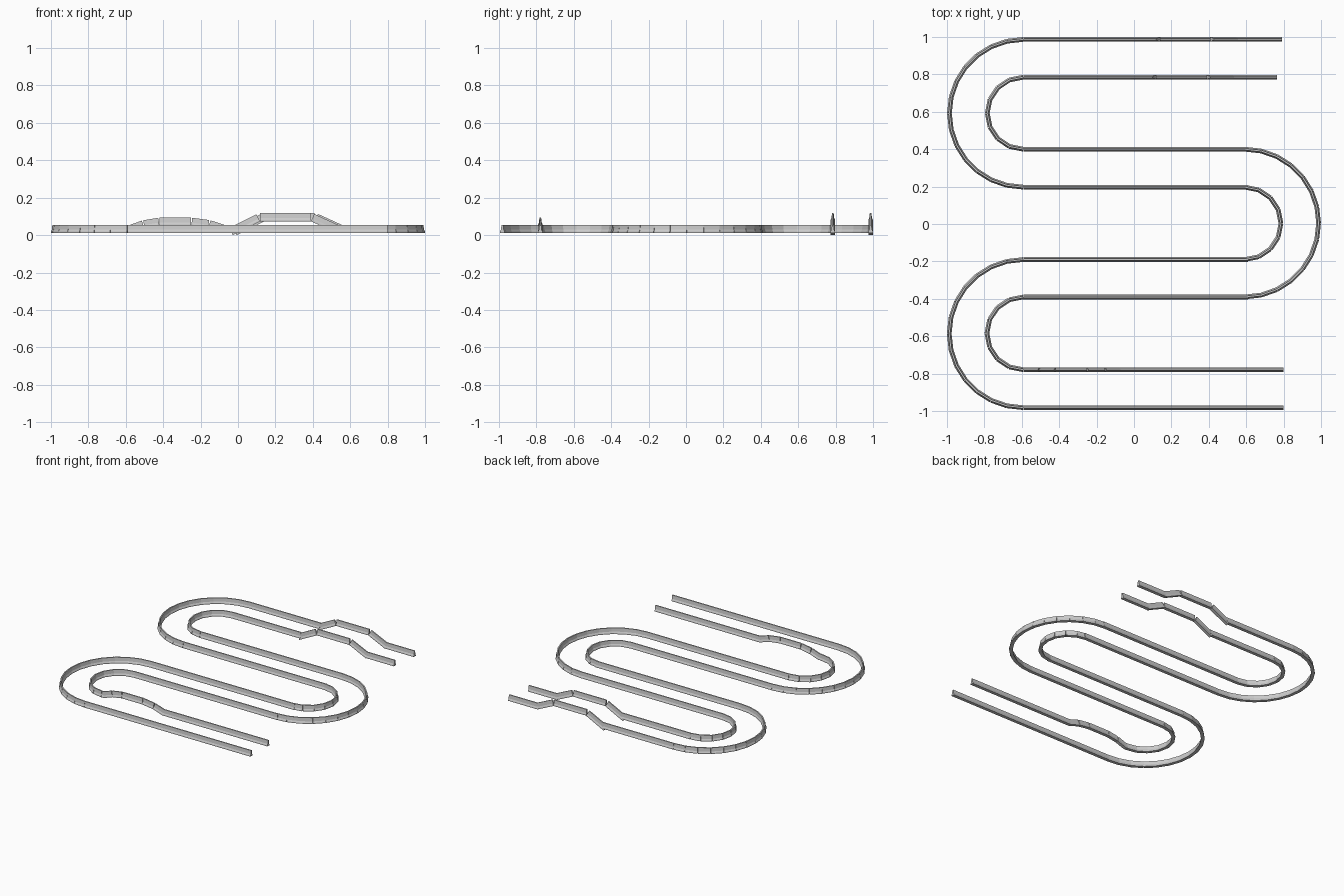
import bpy, bmesh, math
from mathutils import Vector

if "Cube" in bpy.data.objects:
    bpy.data.objects.remove(bpy.data.objects["Cube"])

BASE = 0.012                       # underside height of the flat runs
CX = 0.592                         # x of the bend centres
# concrete-barrier cross-section: (sideways, up)
HALF = [(0.0125, 0), (0.0125, 0.007), (0.0075, 0.017), (0.0045, 0.043)]
PROFILE = HALF + [(-s, u) for s, u in reversed(HALF)]


def piece(bm, p, q):
    """One straight barrier with square ends between base points p and q."""
    p, q = Vector(p), Vector(q)
    d = (q - p).normalized()
    side = Vector((0, 0, 1)).cross(d).normalized()
    up = d.cross(side)
    rings = [[bm.verts.new(c + side * s + up * u) for s, u in PROFILE] for c in (p, q)]
    n = len(PROFILE)
    for i in range(n):
        j = (i + 1) % n
        bm.faces.new((rings[0][i], rings[0][j], rings[1][j], rings[1][i]))
    bm.faces.new(rings[0])
    bm.faces.new(rings[1][::-1])


def barrier(name, runs):
    """Each run is a list of base points; neighbours are joined by pieces."""
    bm = bmesh.new()
    for pts in runs:
        for p, q in zip(pts, pts[1:]):
            piece(bm, p, q)
    bmesh.ops.recalc_face_normals(bm, faces=bm.faces)
    me = bpy.data.meshes.new(name)
    bm.to_mesh(me)
    bm.free()
    ob = bpy.data.objects.new(name, me)
    bpy.context.collection.objects.link(ob)


def row(y, *xz):
    return [(x, y, z) for x, z in xz]


def straight(y, x0=-CX, x1=CX):
    return row(y, (x0, BASE), (x1, BASE))


def bend(sign, y0, y1, n):
    """Half circle from y0 down to y1, bulging to the sign side."""
    r, cy = (y0 - y1) / 2, (y0 + y1) / 2
    return [(sign * (CX + r * math.sin(math.pi * i / n)),
             cy + r * math.cos(math.pi * i / n), BASE) for i in range(n + 1)]


def bridge(y, dx, end):
    """Back row: flat, ramp up, raised deck, ramp down, flat."""
    return [straight(y, -CX, dx),
            row(y, (-0.008 + dx, 0.0), (0.138 + dx, 0.073)),
            row(y, (0.138 + dx, 0.074), (0.41 + dx, 0.074)),
            row(y, (0.41 + dx, 0.074), (0.55 + dx, 0.010)),
            straight(y, 0.54 + dx, end)]


# outer barrier line
barrier("outer_back_barrier", bridge(0.987, 0.0, 0.79))
barrier("outer_back_left_bend", [bend(-1, 0.987, 0.197, 14)])
barrier("outer_upper_straight", [straight(0.197, -CX, 0.61)])
barrier("inner_right_bend", [bend(1, 0.197, -0.19, 8)])
barrier("outer_lower_straight", [straight(-0.19, -CX, 0.61)])
barrier("outer_front_left_bend", [bend(-1, -0.19, -0.982, 14)])
barrier("outer_front_barrier", [straight(-0.982, -CX, 0.80)])

# inner barrier line
barrier("inner_back_barrier", bridge(0.785, -0.02, 0.765))
barrier("inner_back_left_bend", [bend(-1, 0.785, 0.40, 8)])
barrier("inner_upper_straight", [straight(0.40, -CX, 0.61)])
barrier("outer_right_bend", [bend(1, 0.40, -0.39, 14)])
barrier("inner_lower_straight", [straight(-0.39, -CX, 0.61)])
barrier("inner_front_left_bend", [bend(-1, -0.39, -0.779, 8)])
# front row with a gentle hump
barrier("inner_front_barrier", [
    row(-0.779, (-CX, BASE), (-0.57, BASE), (-0.5, 0.037), (-0.42, 0.050), (-0.25, 0.050),
        (-0.16, 0.038), (-0.08, BASE), (0.80, BASE))])
